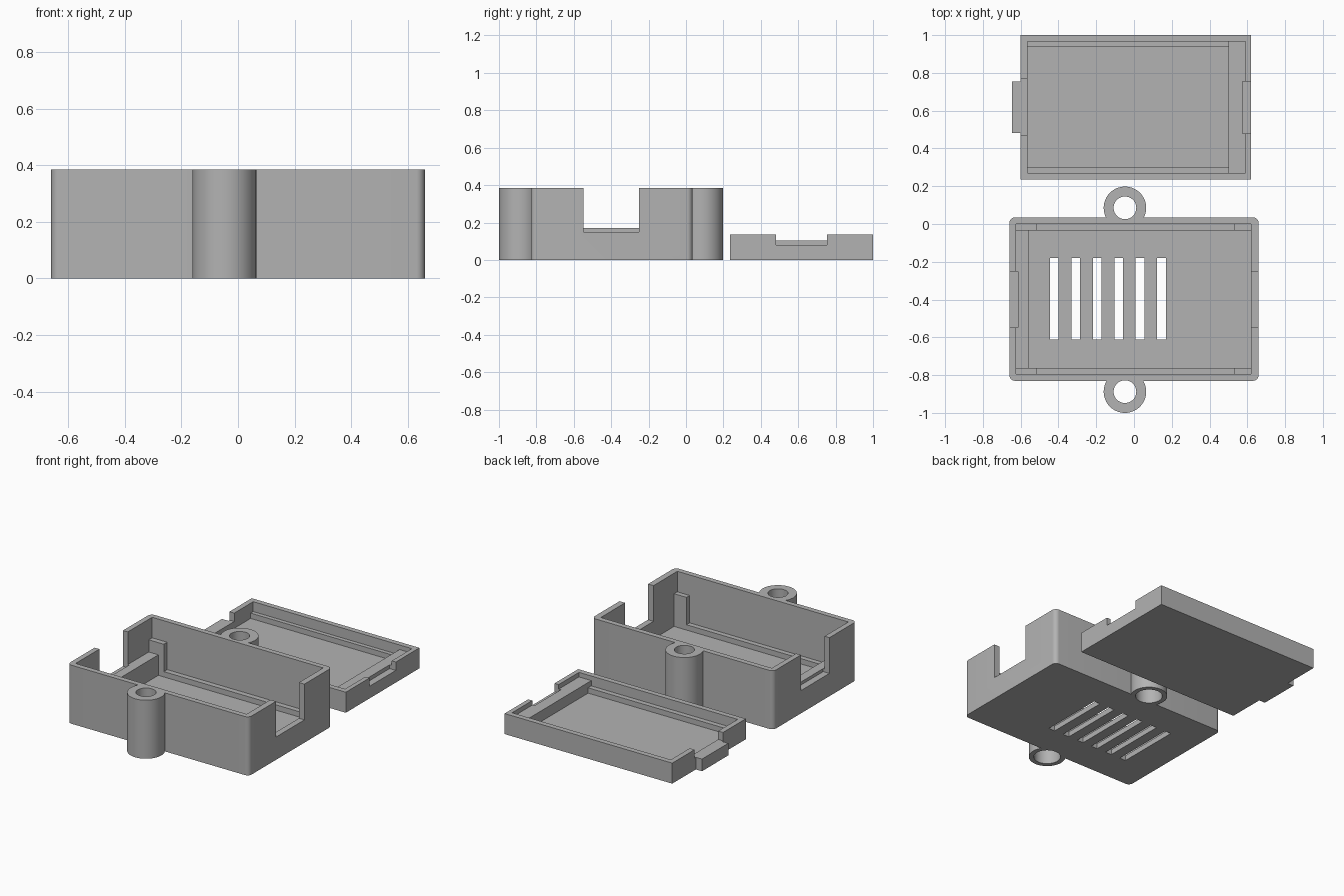
import bpy, bmesh
from mathutils import Matrix, Vector

if "Cube" in bpy.data.objects:
    bpy.data.objects.remove(bpy.data.objects["Cube"], do_unlink=True)

grey = bpy.data.materials.new("matte grey plastic")
grey.use_nodes = True
tone = (0.45, 0.45, 0.45, 1)
grey.diffuse_color = tone
grey.node_tree.nodes["Principled BSDF"].inputs["Base Color"].default_value = tone


def finish(name, bm):
    bmesh.ops.recalc_face_normals(bm, faces=bm.faces)
    mesh = bpy.data.meshes.new(name)
    bm.to_mesh(mesh)
    bm.free()
    mesh.materials.append(grey)
    obj = bpy.data.objects.new(name, mesh)
    bpy.context.collection.objects.link(obj)
    return obj


def box(name, x, y, z, corner=0):
    bm = bmesh.new()
    bmesh.ops.create_cube(bm, size=1)
    for v in bm.verts:
        v.co = Vector([(a + b) / 2 + c * (b - a) for (a, b), c in zip((x, y, z), v.co)])
    if corner:
        upright = [e for e in bm.edges if abs(e.verts[0].co.z - e.verts[1].co.z) > 0.01]
        bmesh.ops.bevel(bm, geom=upright, offset=corner, segments=8,
                        profile=0.5, affect='EDGES')
    return finish(name, bm)


def cylinder(name, x, y, r, z):
    bm = bmesh.new()
    bmesh.ops.create_cone(bm, cap_ends=True, segments=64, radius1=r, radius2=r,
                          depth=z[1] - z[0],
                          matrix=Matrix.Translation((x, y, (z[0] + z[1]) / 2)))
    return finish(name, bm)


def combine(target, tool, operation):
    mod = target.modifiers.new("shape", 'BOOLEAN')
    mod.object, mod.operation, mod.solver = tool, operation, 'EXACT'
    bpy.context.view_layer.objects.active = target
    bpy.ops.object.modifier_apply(modifier=mod.name)
    bpy.data.objects.remove(tool, do_unlink=True)


def add(target, tool):
    combine(target, tool, 'UNION')


def cut(target, tool):
    combine(target, tool, 'DIFFERENCE')


# Case body with screw ears and cavity
H = 0.385
FLOOR = 0.035
EAR_X = -0.048
EARS = (0.0855, -0.8875)
case = box("case", (-0.66, 0.66), (-0.83, 0.035), (0, H), corner=0.03)
for y in EARS:
    add(case, cylinder("ear", EAR_X, y, 0.1125, (0, H)))
cut(case, box("cavity", (-0.625, 0.62), (-0.795, 0), (FLOOR, 0.6)))

# Inner ledges, corner posts and cross rib
low = FLOOR - 0.01
for y in ((-0.805, -0.762), (-0.035, 0.01)):
    add(case, box("ledge", (-0.635, 0.63), y, (low, 0.07)))
    for x in ((-0.635, -0.515), (0.53, 0.63)):
        add(case, box("post", x, y, (low, 0.25)))
add(case, box("rib", (-0.635, -0.555), (-0.804, 0.009), (low, 0.17)))

# End openings, vent slots and stepped screw holes
for x in ((-0.8, -0.615), (0.61, 0.8)):
    cut(case, box("opening", x, (-0.548, -0.252), (0.15, 0.6)))
for i in range(6):
    x = -0.445 + 0.1135 * i
    cut(case, box("slot", (x, x + 0.046), (-0.612, -0.18), (-0.1, 0.2)))
for y in EARS:
    cut(case, cylinder("screw_hole", EAR_X, y, 0.06, (-0.1, 0.6)))
    cut(case, cylinder("head_recess", EAR_X, y, 0.082, (-0.1, 0.28)))

# Lid tray
lid = box("lid", (-0.6, 0.62), (0.235, 1.0), (0, 0.135))
cut(lid, box("tray", (-0.565, 0.59), (0.27, 0.965), (FLOOR, 0.4)))
for y in ((0.26, 0.303), (0.938, 0.975)):
    add(lid, box("lid_ledge", (-0.575, 0.595), y, (low, 0.07)))
add(lid, box("lid_rib", (0.5, 0.6), (0.261, 0.974), (low, 0.105)))
cut(lid, box("lid_notch", (0.575, 0.8), (0.48, 0.755), (0.08, 0.4)))
cut(lid, box("tab_notch", (-0.8, -0.56), (0.472, 0.768), (0.08, 0.4)))

# Closing tab on the lid end
tab = box("lid_tab", (-0.645, -0.6), (0.482, 0.755), (0, 0.08))

for obj in (case, lid, tab):
    bpy.ops.object.select_all(action='DESELECT')
    obj.select_set(True)
    bpy.context.view_layer.objects.active = obj
    bpy.ops.object.shade_smooth_by_angle(angle=0.52)
